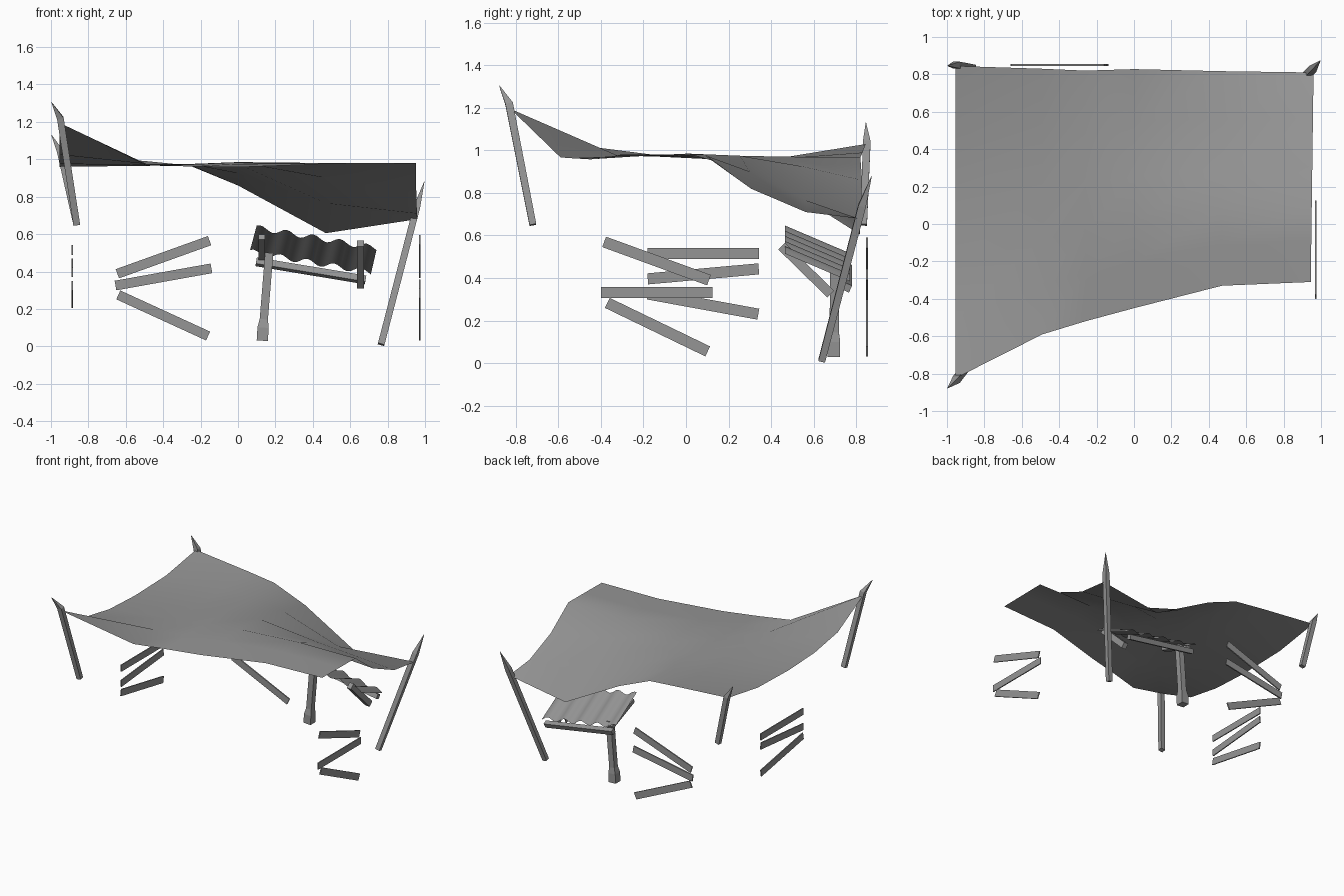
import bpy, math
from mathutils import Vector

if "Cube" in bpy.data.objects:
    bpy.data.objects.remove(bpy.data.objects["Cube"])

# One dark grey for everything
grey = bpy.data.materials.new("dark_grey")
grey.diffuse_color = (.3, .3, .3, 1)
grey.use_nodes = True
grey.node_tree.nodes["Principled BSDF"].inputs["Base Color"].default_value = grey.diffuse_color


def make(name, verts, faces, smooth=False):
    me = bpy.data.meshes.new(name)
    me.from_pydata(verts, [], faces)
    me.update()
    me.materials.append(grey)
    ob = bpy.data.objects.new(name, me)
    bpy.context.collection.objects.link(ob)
    for p in me.polygons:
        p.use_smooth = smooth
    return ob


def loft(name, rings, ref):
    """Four-sided bar through rings of (point, half width, half depth); depth lies along ref."""
    pts = [Vector(r[0]) for r in rings]
    d = (pts[1] - pts[0]).normalized()
    side = d.cross(Vector(ref)).normalized()
    deep = side.cross(d)
    verts, faces = [], []
    for p, (_, a, b) in zip(pts, rings):
        verts += [p + side * a * i + deep * b * j for i, j in ((-1, -1), (1, -1), (1, 1), (-1, 1))]
    for k in range(len(rings) - 1):
        for i in range(4):
            j = (i + 1) % 4
            faces.append((4 * k + i, 4 * k + j, 4 * k + 4 + j, 4 * k + 4 + i))
    n = len(verts)
    faces += [(3, 2, 1, 0), (n - 4, n - 3, n - 2, n - 1)]
    return make(name, verts, faces)


def bar(name, p, q, w, t, ref):
    return loft(name, [(p, w / 2, t / 2), (q, w / 2, t / 2)], ref)


# Draped cloth canopy: columns of (x, front y, back y, heights from front to back)
rows = (0, .19, .36, .55, .78, 1)
cols = [
    (-.955, -.825, .845, (1.195, 1.025, .975, .96, .97, 1.03)),
    (-.49, -.59, .83, (.967, .975, .97, .965, .967, .99)),
    (-.26, -.52, .82, (.962, .972, .975, .975, .97, .967)),
    (0, -.45, .828, (.958, .975, .985, .975, .925, .86)),
    (.47, -.33, .817, (.975, .98, .98, .90, .765, .605)),
    (.945, -.31, .81, (.98, .98, .98, .82, .71, .68)),
]
verts = [(x + .015 * t * (x > .9), a + (b - a) * t, z)
         for x, a, b, zs in cols for t, z in zip(rows, zs)]
n = len(rows)
faces = [(i * n + j, (i + 1) * n + j, (i + 1) * n + j + 1, i * n + j + 1)
         for i in range(len(cols) - 1) for j in range(n - 1)]
make("canopy", verts, faces, True)

# Leaning poles with pointed tips
for name, foot, neck, tip in [
    ("front_left_pole", (-.862, -.72, .65), (-.95, -.832, 1.22), (-.997, -.878, 1.305)),
    ("back_left_pole", (-.862, .835, .65), (-.95, .85, 1.04), (-.997, .846, 1.13)),
    ("back_right_pole", (.765, .638, .01), (.955, .828, .74), (.996, .873, .88)),
]:
    loft(name, [(foot, .018, .016), (neck, .018, .018), (tip, .001, .001)], (0, 1, 0))

# Slatted side panels: three thin planks each
for k, (y0, z0, y1, z1) in enumerate([(-.385, .57, .108, .39), (-.4, .332, .125, .332), (-.37, .283, .102, .055)]):
    bar(f"right_plank_{k}", (.972, y0, z0), (.972, y1, z1), .052, .008, (1, 0, 0))
for k, (y0, z0, y1, z1) in enumerate([(-.18, .515, .343, .515), (-.18, .396, .342, .443), (-.18, .325, .34, .23)]):
    bar(f"left_plank_{k}", (-.885, y0, z0), (-.885, y1, z1), .052, .008, (1, 0, 0))
for k, (x0, z0, x1, z1) in enumerate([(-.645, .388, -.152, .565), (-.655, .325, -.142, .417), (-.64, .275, -.16, .055)]):
    bar(f"back_plank_{k}", (x0, .851, z0), (x1, .851, z1), .052, .01, (0, 1, 0))

# Corrugated porch roof
verts, N = [], 36
for i in range(N + 1):
    u = i / N
    wave = .015 * math.cos(u * 4.5 * 2 * math.pi - .8)
    verts.append((.1 + .64 * u, .465, .635 - .11 * u + wave))
    verts.append((.065 + .645 * u, .77, .505 - .11 * u + wave))
make("porch_roof", verts, [(2 * i, 2 * i + 1, 2 * i + 3, 2 * i + 2) for i in range(N)], True)

# Porch frame: tilted cross beam, two rafters and a post with a flared foot
bar("porch_beam", (.097, .757, .452), (.682, .757, .355), .036, .036, (0, 1, -.45))
bar("porch_rafter", (.128, .48, .585), (.128, .75, .475), .03, .035, (1, 0, 0))
bar("porch_brace", (.655, .45, .55), (.655, .68, .325), .045, .036, (1, 0, 0))
loft("porch_post", [((.13, .695, .03), .03, .03), ((.134, .695, .1), .03, .03),
                    ((.138, .697, .145), .022, .022), ((.167, .70, .5), .022, .022)], (0, 1, 0))
